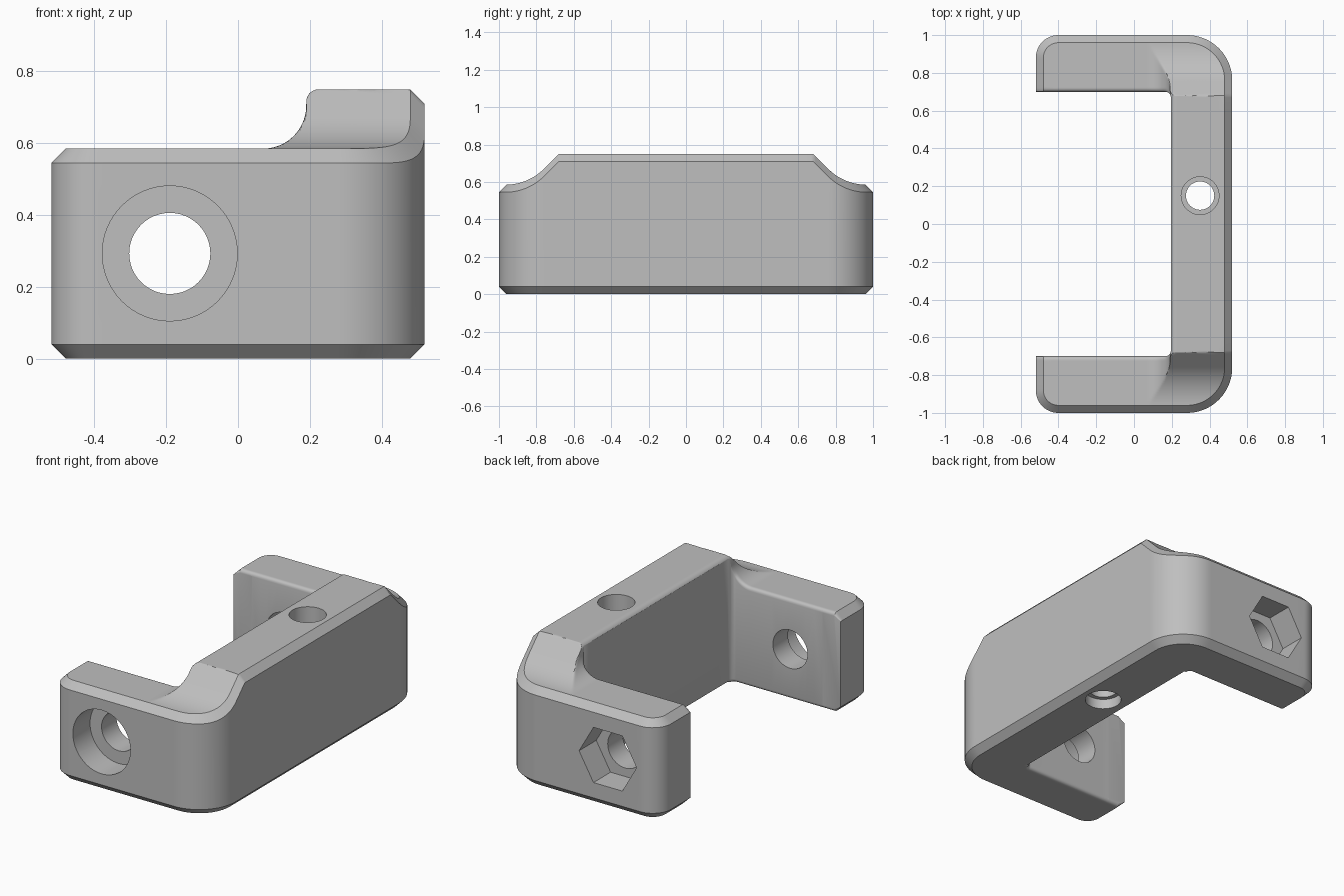
import bpy, bmesh
from math import sin, cos, pi, sqrt
from mathutils import Vector, Matrix

if "Cube" in bpy.data.objects:
    bpy.data.objects.remove(bpy.data.objects["Cube"])

HX, HY = 0.52, 1.0            # half extents
LOW, HIGH = 0.585, 0.75       # arm and spine heights
WALL, ARM = 0.195, 0.70       # inner faces of spine and arms
CH, SOFT = 0.04, 0.02         # outer chamfer, inner edge rounding
R_BACK, R_END, R_IN = 0.24, 0.12, 0.03
ACROSS = 28

material = bpy.data.materials.new("plain grey")
material.use_nodes = True
grey = (0.52, 0.52, 0.52, 1)
material.diffuse_color = grey
material.node_tree.nodes["Principled BSDF"].inputs["Base Color"].default_value = grey


def ramp(y):
    """Spine end: straight 45 degree slope running out in a concave arc."""
    r, y_end = 0.29, 0.965
    if y >= y_end:
        return LOW
    if y > y_end - r * sin(pi / 4):
        return LOW + r - sqrt(r * r - (y_end - y) ** 2)
    return min(HIGH, HIGH - (y - 0.68))


def step(x):
    """Arm to spine: concave fillet, then a rounded upper edge."""
    r, x0, soft = 0.12, 0.07, 0.035
    if x <= x0:
        return LOW
    if x < x0 + r:
        return LOW + r - sqrt(max(0, r * r - (x - x0) ** 2))
    return HIGH - soft + sqrt(max(0, soft ** 2 - max(0, x0 + r + soft - x) ** 2))


def rounding(d):
    d = max(0, d)
    return SOFT - sqrt(SOFT ** 2 - (SOFT - d) ** 2) if d < SOFT else 0


def spread(a, b, n, power=1):
    return [a + (b - a) * (i / n) ** power for i in range(n + 1)]


def stations():
    """Pairs of inner, chamfer and outer plan points, from mid spine to arm tip."""
    out = []

    def add(inner, chamfer, outer):
        out.append((Vector(inner), Vector(chamfer), Vector(outer)))

    # spine
    for y in spread(0, ARM - R_IN, 8):
        add((WALL, y), (HX - CH, y), (HX, y))
    # rounded back corner, fanned from the inside corner
    pivot = (WALL, ARM - R_IN)
    for y in spread(ARM - R_IN, HY - R_BACK, 8):
        add(pivot, (HX - CH, y), (HX, y))
    for a in spread(0, pi / 2, 28):
        ring = [(HX - R_BACK + r * cos(a), HY - R_BACK + r * sin(a))
                for r in (R_BACK - CH, R_BACK)]
        add(pivot, *ring)
    for x in spread(HX - R_BACK, WALL, 12):
        add(pivot, (x, HY - CH), (x, HY))
    # arm, starting with the small inside fillet
    for a in spread(pi / 2, 0, 12):
        x = WALL - R_IN + R_IN * sin(a)
        add((x, ARM - R_IN + R_IN * cos(a)), (x, HY - CH), (x, HY))
    tip = -HX + R_END
    for x in spread(WALL - R_IN, 0.06, 16) + spread(0.04, tip, 8):
        add((x, ARM), (x, HY - CH), (x, HY))
    # rounded arm tip
    for a in spread(pi / 2, pi, 14):
        ring = [(tip + r * cos(a), HY - R_END + r * sin(a)) for r in (R_END - CH, R_END)]
        add((tip, ARM), *ring)
    for k in spread(1, 0, 14):
        y = ARM + (HY - R_END - ARM) * k * k
        add((tip, ARM), (-HX + CH, y), (-HX, y))
    return out


def section(inner, chamfer, outer):
    """Closed loop of points across the bracket at one station."""
    top, bottom = [], []
    for i in range(ACROSS + 1):
        p = inner.lerp(chamfer, (i / ACROSS) ** 1.5)
        rise = p.y - inner.y
        z = min(ramp(p.y), step(p.x))
        if inner.x < WALL - 0.001:
            z -= rounding(rise) * min(1, (WALL - inner.x) / R_IN)
        top.append((p.x, p.y, z))
        bottom.append((p.x, p.y, rounding(max(rise, p.x - WALL))))
    edge = min(ramp(outer.y), step(outer.x)) - CH
    return top + [(outer.x, outer.y, edge), (outer.x, outer.y, CH)] + bottom[::-1]


def finish(name, bm):
    bmesh.ops.remove_doubles(bm, verts=bm.verts, dist=0.00002)
    bmesh.ops.recalc_face_normals(bm, faces=bm.faces)
    mesh = bpy.data.meshes.new(name)
    bm.to_mesh(mesh)
    bm.free()
    mesh.materials.append(material)
    ob = bpy.data.objects.new(name, mesh)
    bpy.context.collection.objects.link(ob)
    return ob


# bracket body lofted from one arm tip round to the other
half = [section(*s) for s in stations()]
other = [[(x, -y, z) for x, y, z in loop] for loop in half[1:]]
bm = bmesh.new()
rings = [[bm.verts.new(p) for p in loop] for loop in other[::-1] + half]
for a, b in zip(rings, rings[1:]):
    for i in range(len(a)):
        j = (i + 1) % len(a)
        bm.faces.new((a[i], a[j], b[j], b[i]))
bm.faces.new(rings[0])
bm.faces.new(rings[-1])
bracket = finish("bracket", bm)


def cut(name, radius, sides, start, end):
    """Drill a straight hole or pocket between two points."""
    start, end = Vector(start), Vector(end)
    axis = end - start
    turn = Matrix.Rotation(-pi / 2, 4, "X") if abs(axis.y) > abs(axis.z) else Matrix()
    tool = bmesh.new()
    bmesh.ops.create_cone(tool, cap_ends=True, segments=sides, radius1=radius,
                          radius2=radius, depth=axis.length,
                          matrix=Matrix.Translation((start + end) / 2) @ turn
                          @ Matrix.Rotation(pi / 2, 4, "Z"))
    ob = finish(name, tool)
    ob.hide_render = True
    ob.hide_set(True)
    mod = bracket.modifiers.new(name, "BOOLEAN")
    mod.operation, mod.solver, mod.object = "DIFFERENCE", "EXACT", ob
    return ob


bx, bz = -0.19, 0.293         # arm bolt axis
sx, sy = 0.35, 0.15           # spine hole axis
tools = [
    cut("bolt_hole", 0.113, 48, (bx, -1.2, bz), (bx, 1.2, bz)),
    cut("bolt_head_pocket", 0.188, 64, (bx, -1.2, bz), (bx, -0.84, bz)),
    cut("nut_pocket", 0.188, 6, (bx, 0.84, bz), (bx, 1.2, bz)),
    cut("spine_hole", 0.075, 40, (sx, sy, -0.2), (sx, sy, 1)),
    cut("spine_upper_bore", 0.1, 48, (sx, sy, 0.4), (sx, sy, 1)),
    cut("spine_lower_bore", 0.1, 48, (sx, sy, -0.2), (sx, sy, 0.06)),
]

# bake the cuts, drop the tools and shade
bpy.context.view_layer.update()
graph = bpy.context.evaluated_depsgraph_get()
baked = bpy.data.meshes.new_from_object(bracket.evaluated_get(graph))
bracket.modifiers.clear()
bracket.data = baked
for tool in tools:
    bpy.data.objects.remove(tool)
bpy.ops.object.select_all(action="DESELECT")
bracket.select_set(True)
bpy.context.view_layer.objects.active = bracket
bpy.ops.object.shade_smooth_by_angle(angle=0.55)
